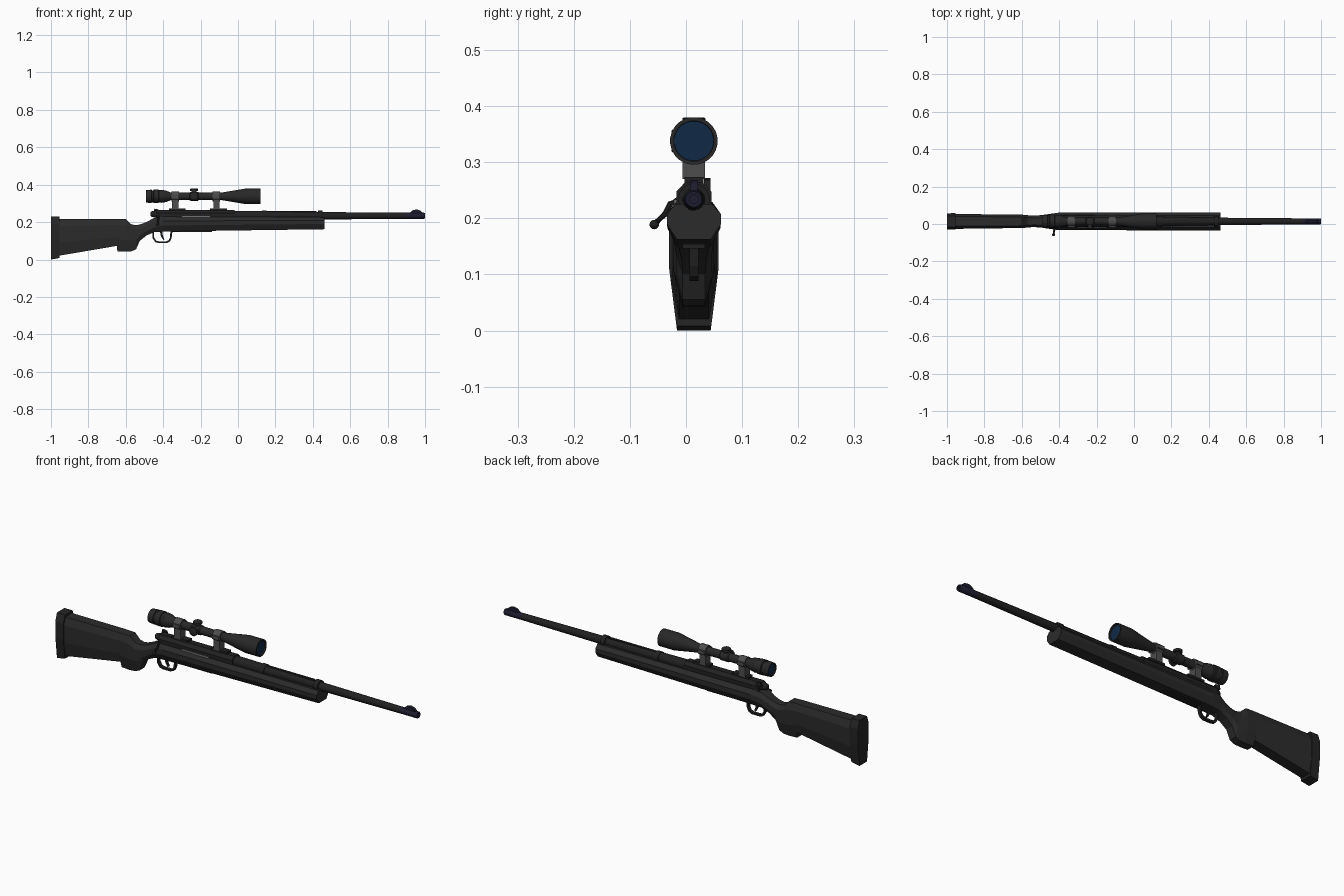
import bpy, bmesh, math
from mathutils import Vector

CY = 0.014            # the rifle's centre plane; the bolt handle sticks out to -y
SCOPE_Z, BORE_Z = 0.338, 0.234


def material(name, r, g, b):
    m = bpy.data.materials.new(name)
    m.diffuse_color = (r, g, b, 1)
    return m


STOCK = material("charcoal stock", 0.024, 0.024, 0.024)
PAD = material("rubber black", 0.018, 0.018, 0.018)
STEEL = material("dark steel", 0.015, 0.015, 0.015)
SCOPE = material("scope black", 0.021, 0.021, 0.021)
MOUNT = material("mount grey", 0.075, 0.075, 0.075)
BOLT = material("bolt grey", 0.17, 0.17, 0.17)
BLUED = material("blued steel", 0.012, 0.012, 0.030)
GLASS = material("lens blue", 0.005, 0.022, 0.060)


def build(name, verts, faces, mat, smooth=False):
    me = bpy.data.meshes.new(name)
    me.from_pydata(verts, [], faces)
    bm = bmesh.new()
    bm.from_mesh(me)
    bmesh.ops.recalc_face_normals(bm, faces=bm.faces)
    for f in bm.faces:
        f.smooth = smooth
    if smooth:
        for e in bm.edges:
            e.smooth = len(e.link_faces) == 2 and e.calc_face_angle(0) < math.radians(35)
    bm.to_mesh(me)
    bm.free()
    me.materials.append(mat)
    ob = bpy.data.objects.new(name, me)
    bpy.context.collection.objects.link(ob)
    return ob


def loft(name, rings, mat, smooth=False):
    """Skin a row of equal-length rings and cap both ends."""
    n = len(rings[0])
    verts = [p for r in rings for p in r]
    faces = [(i * n + k, i * n + (k + 1) % n, (i + 1) * n + (k + 1) % n, (i + 1) * n + k)
             for i in range(len(rings) - 1) for k in range(n)]
    faces += [tuple(range(n)), tuple(range(len(verts) - n, len(verts)))]
    return build(name, verts, faces, mat, smooth)


def tube(name, axis, profile, mat, centre=(0, CY, 0), n=20):
    """Turned part: profile is (distance along axis, radius)."""
    rings = []
    for d, r in profile:
        ring = []
        for k in range(n):
            a = 2 * math.pi * (k + 0.5) / n
            u, v = r * math.cos(a), r * math.sin(a)
            p = {"x": (d, u, v), "y": (u, d, v), "z": (u, v, d)}[axis]
            ring.append(Vector(p) + Vector(centre))
        rings.append(ring)
    return loft(name, rings, mat, True)


def plate(name, outline, half, mat, y=CY):
    """Side outline in x,z pushed out across y."""
    return loft(name, [[(x, y + s * half, z) for x, z in outline] for s in (-1, 1)], mat)


def box(name, x0, x1, y0, y1, z0, z1, mat):
    return plate(name, [(x0, z0), (x1, z0), (x1, z1), (x0, z1)], (y1 - y0) / 2, mat, CY + (y0 + y1) / 2)


def section(x, top, hi, lo, bot, wt, w, wb):
    """Eight-sided stock section: flat top, sides and bottom with slanted corners."""
    half = [(wt, top), (w, hi), (w, lo), (wb, bot)]
    return ([(x, CY + y, z) for y, z in half] +
            [(x, CY - y, z) for y, z in reversed(half)])


# Stock: butt, grip, wrist and fore-end in one skin
loft("stock", [section(*s) for s in (
    (-0.960, 0.217, 0.180, 0.090, 0.020, 0.026, 0.040, 0.027),
    (-0.648, 0.217, 0.185, 0.120, 0.073, 0.024, 0.036, 0.026),
    (-0.645, 0.217, 0.185, 0.110, 0.044, 0.024, 0.036, 0.020),
    (-0.600, 0.216, 0.180, 0.105, 0.042, 0.023, 0.036, 0.020),
    (-0.570, 0.188, 0.165, 0.100, 0.044, 0.020, 0.033, 0.020),
    (-0.545, 0.184, 0.162, 0.105, 0.055, 0.018, 0.031, 0.020),
    (-0.525, 0.187, 0.165, 0.130, 0.100, 0.018, 0.031, 0.020),
    (-0.490, 0.200, 0.180, 0.150, 0.128, 0.020, 0.034, 0.022),
    (-0.450, 0.222, 0.200, 0.172, 0.146, 0.028, 0.040, 0.026),
    (-0.400, 0.229, 0.207, 0.182, 0.150, 0.033, 0.047, 0.030),
    (0.463, 0.226, 0.208, 0.190, 0.162, 0.032, 0.048, 0.030))], STOCK)
loft("butt_pad", [section(*s) for s in (
    (-1.000, 0.229, 0.190, 0.110, 0.000, 0.030, 0.043, 0.030),
    (-0.955, 0.229, 0.190, 0.110, 0.008, 0.030, 0.044, 0.031))], PAD)

# Barrel, muzzle and sights
tube("barrel", "x", [(-0.12, 0.027), (0.05, 0.026), (0.46, 0.020), (0.90, 0.0165)], STEEL,
     (0, CY, BORE_Z))
tube("muzzle", "x", [(0.90, 0.0165), (0.995, 0.0165), (1.0, 0.014), (1.0, 0.008), (0.97, 0.008)],
     BLUED, (0, CY, BORE_Z))
plate("front_sight", [(0.915, 0.246), (0.99, 0.246), (0.975, 0.262), (0.955, 0.268), (0.935, 0.264)],
      0.007, BLUED)
for i, x in enumerate((0.14, 0.44)):
    tube(f"barrel_band_{i}", "x", [(x - 0.012, 0.028), (x + 0.012, 0.028)], STEEL, (0, CY, BORE_Z))
box("barrel_rib", 0.14, 0.42, -0.006, 0.006, 0.245, 0.259, STEEL)

# Receiver with the visible bolt in its port
loft("receiver", [section(x, 0.264, 0.248, 0.225, 0.205, 0.016, 0.031, 0.033)
                  for x in (-0.435, -0.02)], STEEL)
box("port_bolt", -0.30, -0.15, -0.035, -0.029, 0.222, 0.234, BOLT)
tube("bolt_shroud", "x", [(-0.468, 0.009), (-0.462, 0.015), (-0.43, 0.022), (-0.40, 0.022)], STEEL,
     (0, CY, 0.243))
plate("safety_lever", [(-0.45, 0.25), (-0.42, 0.25), (-0.425, 0.268), (-0.447, 0.272)], 0.006, STEEL,
      CY + 0.024)

# Bolt handle: bent rod and a knob on the -y side
path = [Vector(p) for p in ((-0.425, -0.010, 0.238), (-0.425, -0.028, 0.226),
                            (-0.427, -0.036, 0.209), (-0.43, -0.056, 0.190))]
rings = []
for i, p in enumerate(path):
    t = (path[min(i + 1, 3)] - path[max(i - 1, 0)]).normalized()
    u = t.orthogonal().normalized()
    v = t.cross(u)
    rings.append([p + 0.0055 * (math.cos(a) * u + math.sin(a) * v)
                  for a in (k * math.pi / 4 for k in range(8))])
loft("bolt_handle", rings, STEEL, True)
tube("bolt_knob", "y", [(0.0085 * math.sin(a), max(0.0085 * math.cos(a), 0.001))
                        for a in (math.radians(d) for d in range(-90, 91, 30))],
     STEEL, (-0.43, -0.0565, 0.189), 10)

# Trigger guard and trigger
outer = [(-0.457, 0.152), (-0.457, 0.115), (-0.443, 0.093), (-0.425, 0.088), (-0.382, 0.088),
         (-0.364, 0.096), (-0.355, 0.115), (-0.350, 0.155)]
inner = [(-0.361, 0.155), (-0.364, 0.117), (-0.371, 0.103), (-0.385, 0.097), (-0.423, 0.097),
         (-0.437, 0.101), (-0.448, 0.118), (-0.448, 0.152)]
n = len(outer)
loft("trigger_guard", [[(x, CY - 0.008, z), (x, CY + 0.008, z), (u, CY + 0.008, w), (u, CY - 0.008, w)]
                       for (x, z), (u, w) in zip(outer, reversed(inner))], STEEL)
plate("trigger", [(-0.418, 0.155), (-0.404, 0.155), (-0.402, 0.128), (-0.394, 0.108), (-0.400, 0.105),
                  (-0.412, 0.124)], 0.005, STEEL)
box("floor_plate", -0.35, -0.14, -0.020, 0.020, 0.146, 0.158, STEEL)

# Scope body: ribbed eyepiece, tube, flared objective with recessed lens
tube("scope_body", "x", [
    (-0.480, 0.028), (-0.490, 0.028), (-0.492, 0.034), (-0.462, 0.036), (-0.460, 0.032),
    (-0.452, 0.032), (-0.450, 0.037), (-0.425, 0.037), (-0.423, 0.033), (-0.412, 0.033),
    (-0.408, 0.035), (-0.385, 0.031), (-0.360, 0.021), (-0.260, 0.020), (-0.255, 0.024),
    (-0.215, 0.024), (-0.210, 0.020), (-0.090, 0.020), (0.030, 0.040), (0.045, 0.0425),
    (0.121, 0.0425), (0.121, 0.036), (0.110, 0.035)], SCOPE, (0, CY, SCOPE_Z), 24)
tube("front_lens", "x", [(0.108, 0.0355), (0.114, 0.0355)], GLASS, (0, CY, SCOPE_Z), 24)
tube("rear_lens", "x", [(-0.485, 0.028), (-0.479, 0.028)], GLASS, (0, CY, SCOPE_Z), 24)
knob = [(0.0, 0.014), (0.028, 0.014), (0.029, 0.021), (0.040, 0.021), (0.042, 0.018)]
tube("top_turret", "z", knob, SCOPE, (-0.235, CY, SCOPE_Z), 16)
tube("side_turret", "y", [(-d * 0.95, r) for d, r in knob], SCOPE, (-0.235, CY, SCOPE_Z), 16)

# Scope mounts: base, post and clamp ring, twice
for i, x in enumerate((-0.335, -0.115)):
    box(f"mount_base_{i}", x - 0.035, x + 0.055, -0.017, 0.017, 0.255, 0.274, STEEL)
    plate(f"mount_post_{i}", [(x - 0.017, 0.270), (x + 0.017, 0.270), (x + 0.017, 0.335),
                              (x - 0.017, 0.335)], 0.020, MOUNT)
    tube(f"mount_ring_{i}", "x", [(x - 0.020, 0.027), (x + 0.020, 0.027)], MOUNT, (0, CY, SCOPE_Z), 16)
    for s in (-1, 1):
        box(f"mount_lug_{i}_{s}", x - 0.019, x + 0.019, s * 0.027 - 0.005, s * 0.027 + 0.005,
            SCOPE_Z - 0.009, SCOPE_Z + 0.009, MOUNT)
